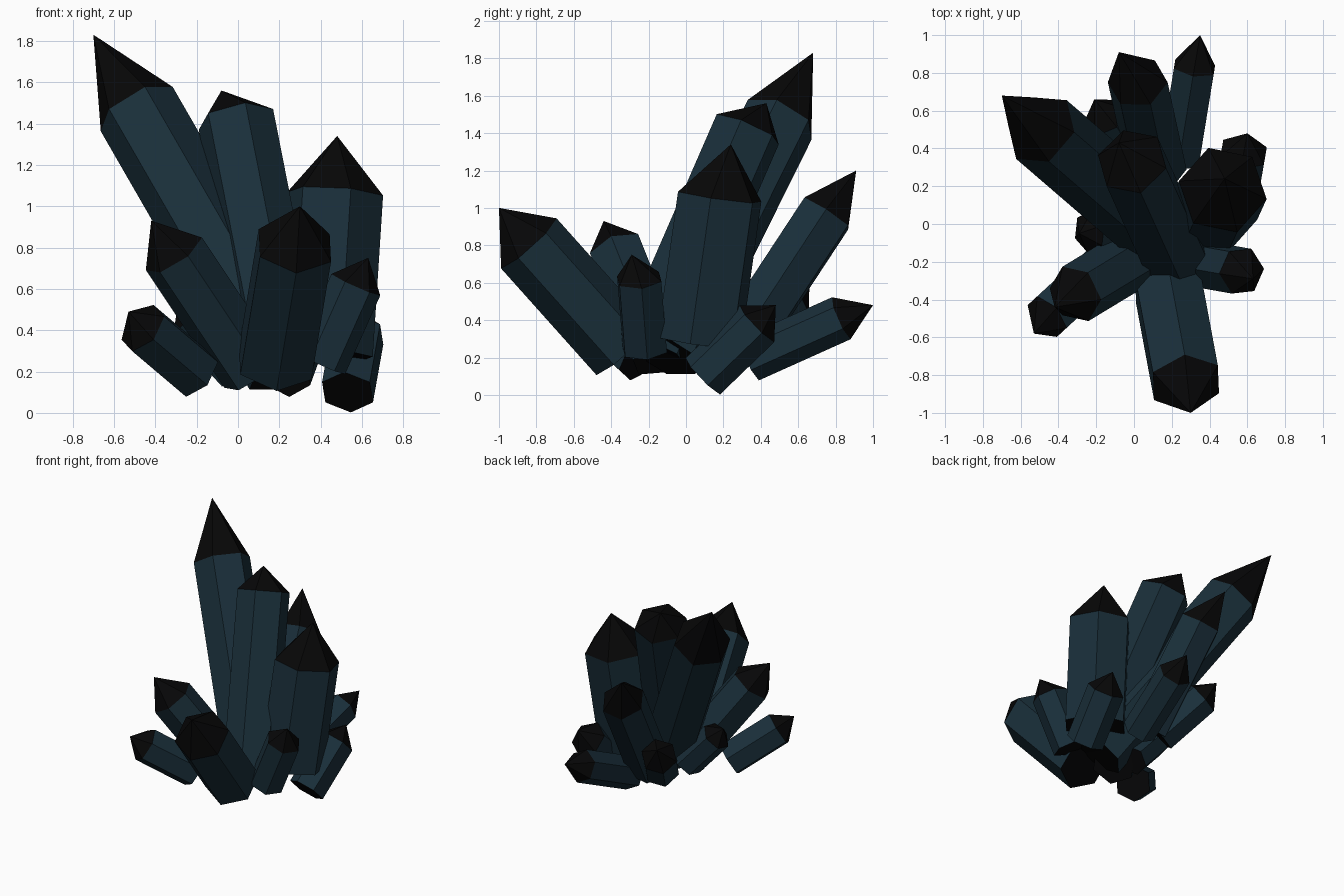
import bpy, bmesh, math
from mathutils import Vector

if "Cube" in bpy.data.objects:
    bpy.data.objects.remove(bpy.data.objects["Cube"])


def material(name, color):
    m = bpy.data.materials.new(name)
    m.diffuse_color = color
    m.use_nodes = True
    m.node_tree.nodes["Principled BSDF"].inputs["Base Color"].default_value = m.diffuse_color
    return m


body_mat = material("deep_blue", (0.010, 0.028, 0.042, 1))
tip_mat = material("near_black", (0.002, 0.002, 0.0022, 1))


def crystal(name, base, shoulder, tip, radius, twist=0):
    """Hexagonal prism from base to shoulder, closed by a point at the tip."""
    base, shoulder, tip = Vector(base), Vector(shoulder), Vector(tip)
    axis = (shoulder - base).normalized()
    up = Vector((0, 0, 1))
    u = (up - axis * axis.dot(up)).normalized()
    v = axis.cross(u)
    bm = bmesh.new()
    rings = []
    for centre in (base, shoulder):
        ring = []
        for i in range(6):
            a = math.radians(twist + 60 * i)
            ring.append(bm.verts.new(centre + radius * (u * math.cos(a) + v * math.sin(a))))
        rings.append(ring)
    low, high = rings
    apex = bm.verts.new(tip)
    bm.faces.new(low[::-1]).material_index = 1
    for i in range(6):
        j = (i + 1) % 6
        bm.faces.new((low[i], low[j], high[j], high[i]))
        bm.faces.new((high[i], high[j], apex)).material_index = 1
    bmesh.ops.recalc_face_normals(bm, faces=bm.faces)
    mesh = bpy.data.meshes.new(name)
    bm.to_mesh(mesh)
    bm.free()
    mesh.materials.append(body_mat)
    mesh.materials.append(tip_mat)
    bpy.context.collection.objects.link(bpy.data.objects.new(name, mesh))


# Large central crystals
crystal("tallest_crystal", (0.23, -0.12, 0.22), (-0.49, 0.50, 1.47), (-0.70, 0.68, 1.83), 0.205, 30)
crystal("upright_crystal", (0.22, -0.18, 0.25), (-0.01, 0.33, 1.42), (-0.08, 0.43, 1.56), 0.19, -8)
crystal("right_crystal", (0.42, 0.07, 0.28), (0.47, 0.18, 1.06), (0.48, 0.24, 1.34), 0.237, 43)

# Front crystals
crystal("front_crystal", (0.18, -0.33, 0.24), (0.275, -0.84, 0.81), (0.30, -1.00, 1.00), 0.2, -6)
crystal("front_left_crystal", (0.07, -0.14, 0.20), (-0.31, -0.37, 0.77), (-0.42, -0.44, 0.93), 0.16, 23)
crystal("low_left_crystal", (-0.20, -0.25, 0.19), (-0.46, -0.49, 0.41), (-0.53, -0.58, 0.49), 0.132)
crystal("front_right_crystal", (0.40, -0.22, 0.24), (0.57, -0.25, 0.62), (0.63, -0.29, 0.75), 0.13, 15)

# Back and side crystals
crystal("back_right_crystal", (0.53, 0.09, 0.10), (0.58, 0.38, 0.38), (0.60, 0.48, 0.48), 0.135)
crystal("back_tall_crystal", (0.12, 0.29, 0.27), (0.02, 0.75, 0.97), (-0.08, 0.91, 1.20), 0.16, 15)
crystal("back_low_crystal", (0.24, 0.34, 0.19), (0.32, 0.83, 0.41), (0.35, 1.00, 0.48), 0.123)
crystal("back_left_crystal", (0.01, 0.29, 0.26), (-0.16, 0.56, 0.51), (-0.21, 0.66, 0.61), 0.13, 15)
crystal("side_left_crystal", (0.00, -0.02, 0.20), (-0.235, -0.04, 0.46), (-0.29, -0.05, 0.53), 0.112, 15)
